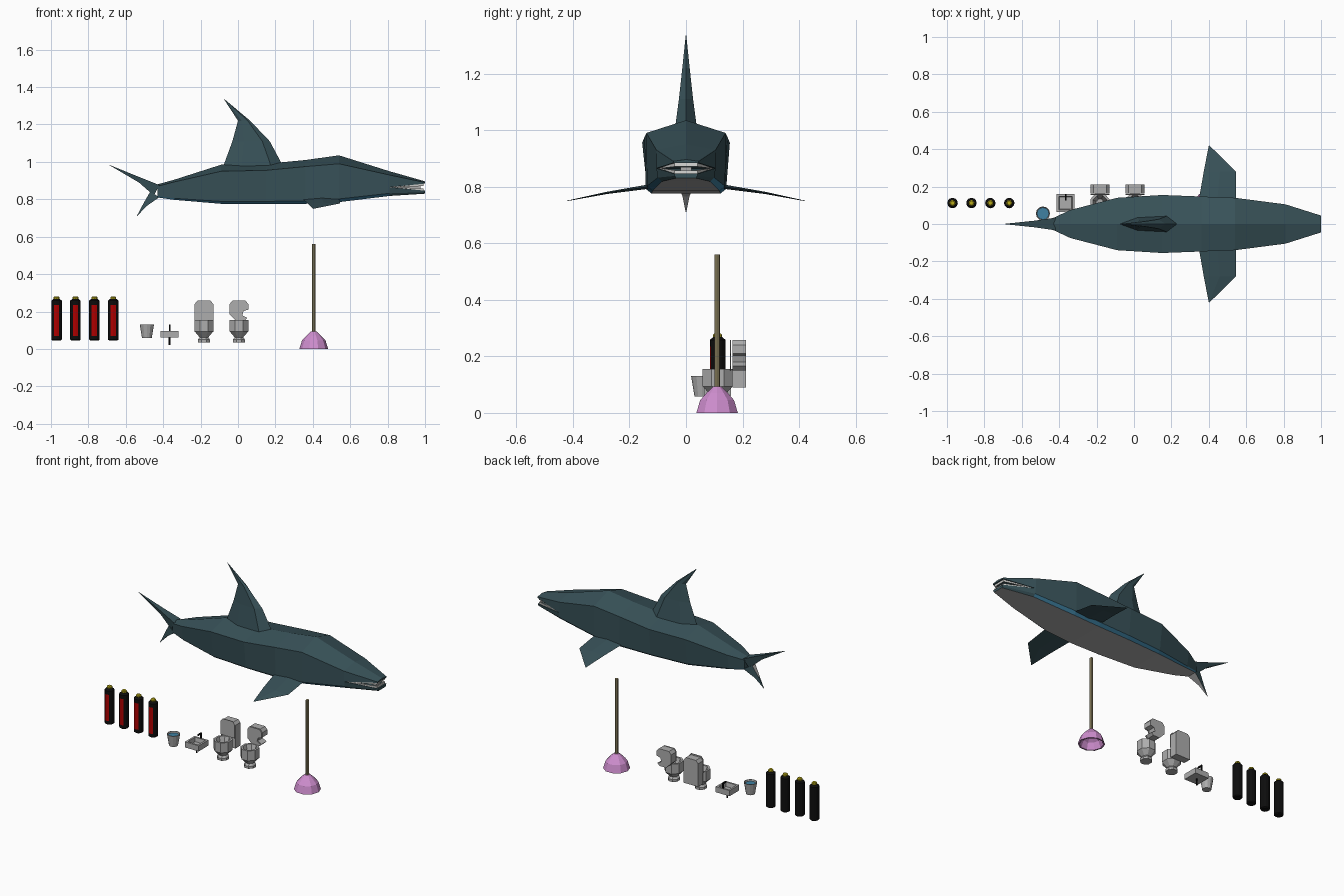
import bpy, bmesh, math
from mathutils import Vector

if "Cube" in bpy.data.objects:
    bpy.data.objects.remove(bpy.data.objects["Cube"], do_unlink=True)


def material(name, r, g, b):
    m = bpy.data.materials.new(name)
    m.use_nodes = True
    m.diffuse_color = (r, g, b, 1)
    bsdf = m.node_tree.nodes["Principled BSDF"]
    bsdf.inputs["Base Color"].default_value = (r, g, b, 1)
    return m


teal = material("dark_teal", .04, .085, .1)
grey = material("light_grey", .42, .42, .42)
ivory = material("tooth_ivory", .7, .7, .68)
blue = material("water_blue", .05, .22, .36)
black = material("black", .004, .004, .004)
red = material("label_red", .42, 0, 0)
yellow = material("cap_yellow", .5, .42, .01)
pink = material("rubber_pink", .62, .27, .62)
wood = material("handle_wood", .32, .27, .14)


def loft(name, rings, mats, rule=None):
    """Skin a list of closed rings and cap both ends."""
    bm = bmesh.new()
    vs = [[bm.verts.new(p) for p in ring] for ring in rings]
    n = len(vs[0])
    for a, b in zip(vs, vs[1:]):
        for i in range(n):
            j = (i + 1) % n
            bm.faces.new((a[i], a[j], b[j], b[i]))
    bm.faces.new(vs[0])
    bm.faces.new(vs[-1])
    bmesh.ops.remove_doubles(bm, verts=bm.verts, dist=.0005)
    bmesh.ops.recalc_face_normals(bm, faces=bm.faces)
    if rule:
        for f in bm.faces:
            f.material_index = rule(f.normal, f.calc_center_median())
    me = bpy.data.meshes.new(name)
    bm.to_mesh(me)
    bm.free()
    for m in mats:
        me.materials.append(m)
    ob = bpy.data.objects.new(name, me)
    bpy.context.collection.objects.link(ob)
    return ob


def lathe(name, x, y, profile, sides, mats, rule=None, turn=0.0, stretch=1.0):
    """Rings of (radius, height) around an upright axis."""
    angles = [turn + math.tau * i / sides for i in range(sides)]
    rings = [[(x + r * math.cos(a), y + stretch * r * math.sin(a), z) for a in angles]
             for r, z in profile]
    return loft(name, rings, mats, rule)


def prism(name, outline, y0, y1, mats):
    """Extrude an x-z outline along y."""
    return loft(name, [[(x, y, z) for x, z in outline] for y in (y0, y1)], mats)


def box(name, x0, x1, y0, y1, z0, z1, mats):
    return prism(name, [(x0, z0), (x1, z0), (x1, z1), (x0, z1)], y0, y1, mats)


# Shark body: x, top z, ridge z, ridge width, edge z, edge width, belly z
stations = [
    (-.43, .88, .87, .033, .818, .033, .81),
    (-.34, .905, .893, .075, .805, .062, .797),
    (-.09, .985, .95, .14, .789, .12, .776),
    (.15, .99, .955, .155, .789, .137, .775),
    (.36, 1.01, .975, .147, .792, .142, .776),
    (.54, 1.035, .99, .14, .802, .138, .785),
    (.81, .95, .93, .105, .832, .1, .818),
]


def body_ring(x, top, ridge, w, edge, we, belly):
    half = [(w, ridge), (we, edge), (we * .86, belly)]
    return ([(x, 0, top)] + [(x, y, z) for y, z in half]
            + [(x, -y, z) for y, z in reversed(half)])


def body_colour(n, c):
    if n.z < -.9:
        return 1
    return 2 if n.z < -.3 and abs(n.x) < .6 else 0


loft("shark_body", [body_ring(*s) for s in stations], [teal, grey, blue], body_colour)

# Open jaws
loft("upper_jaw", [
    [(x, 0, top), (x, w, ridge), (x, w, lip), (x, -w, lip), (x, -w, ridge)]
    for x, top, ridge, w, lip in ((.81, .95, .93, .105, .865), (1, .896, .89, .045, .884))
], [teal])
loft("lower_jaw", [
    [(x, w, lip), (x, w * .95, edge), (x, w * .82, belly),
     (x, -w * .82, belly), (x, -w * .95, edge), (x, -w, lip)]
    for x, w, lip, edge, belly in ((.81, .105, .865, .832, .818), (1, .042, .846, .838, .83))
], [teal, grey], lambda n, c: int(n.z < -.9))


def tooth_row(name, z_front, height):
    rings = []
    for x, y, z, h in ((.83, .098, .865, .1), (.992, .04, z_front, 1),
                       (.992, -.04, z_front, 1), (.83, -.098, .865, .1)):
        inner = (x - .006, y * .9)
        tip = z + height * h
        rings.append([(x, y, z), (x, y, tip), (*inner, tip), (*inner, z)])
    loft(name, rings, [ivory])


tooth_row("upper_teeth", .884, -.013)
tooth_row("lower_teeth", .846, .012)
box("tongue", .82, .975, -.02, .02, .845, .87, [grey])

# Dorsal fin: height, rear x, front x, half thickness
fin_rings = []
for z, rear, front, t in ((.96, -.085, .25, .045), (1.11, -.03, .17, .025),
                          (1.22, 0, .065, .013), (1.335, -.075, -.072, .001)):
    d = front - rear
    fin_rings.append([(rear, 0, z), (rear + d * .3, t * .8, z), (rear + d * .8, t, z),
                      (front, 0, z), (rear + d * .8, -t, z), (rear + d * .3, -t * .8, z)])
loft("dorsal_fin", fin_rings, [teal])

# Side fins
for side, word in ((1, "left"), (-1, "right")):
    rings = []
    for y, z, rear, front, t in ((.12, .802, .345, .545, .008), (.28, .778, .373, .545, .004),
                                 (.42, .75, .4, .403, .001)):
        mid = (rear + front) / 2
        rings.append([(rear, side * y, z), (mid, side * y, z + t),
                      (front, side * y, z), (mid, side * y, z - t)])
    loft(word + "_side_fin", rings, [teal])


# Tail lobes: leading point, trailing point, half thickness
def lobe(name, spans, rule):
    loft(name, [[(a[0], t, a[1]), (a[0], -t, a[1]), (b[0], -t * .5, b[1]), (b[0], t * .5, b[1])]
                for a, b, t in spans], [teal, grey], rule)


lobe("upper_tail_lobe", [((-.42, .876), (-.45, .82), .034), ((-.53, .92), (-.53, .89), .018),
                         ((-.69, .985), (-.69, .984), .001)], lambda n, c: 0)
lobe("lower_tail_lobe", [((-.42, .812), (-.47, .84), .032), ((-.487, .765), (-.507, .775), .012),
                         ((-.54, .71), (-.541, .711), .001)],
     lambda n, c: int(n.z < -.3 or (n.x < -.5 and c.z > .78)))

# Row of bottles with front labels
for i in range(4):
    x = -.97 + i * .101
    lathe("bottle_%d" % (i + 1), x, .112,
          [(.022, .045), (.028, .05), (.028, .07), (.028, .235), (.028, .258), (.016, .268)],
          12, [black, red], lambda n, c: int(n.y < -.9 and .07 < c.z < .235))
    lathe("bottle_cap_%d" % (i + 1), x, .112, [(.016, .262), (.016, .276), (.011, .281)],
          8, [yellow])

# Water bucket
lathe("bucket", -.487, .056,
      [(.022, .068), (.034, .13), (.038, .13), (.026, .058)], 12, [grey])
lathe("bucket_water", -.487, .056, [(.03, .115), (.032, .12)], 12, [blue])

# Sink
sink_x, sink_y = -.366, .112
half = .048 * math.sqrt(2)
lathe("sink_basin", sink_x, sink_y,
      [(half * .65, .07), (half * .75, .095), (half, .095), (half, .06)],
      4, [grey], turn=math.pi / 4)
lathe("sink_pipe", sink_x, sink_y, [(.005, .02), (.005, .065)], 6, [black])
box("tap_post", sink_x - .004, sink_x + .004, .152, .16, .09, .13, [black])
box("tap_spout", sink_x - .004, sink_x + .004, .125, .16, .122, .13, [black])

# Toilets, the second with a broken cistern
whole = [(-.05, .09), (.05, .09), (.05, .235), (.035, .252), (-.035, .252), (-.05, .235)]
whole_lid = [(-.05, .157), (.05, .157), (.05, .24), (.035, .258), (-.035, .258), (-.05, .24)]
broken = [(-.05, .185), (-.05, .24), (-.035, .258), (.035, .258), (.05, .24), (.05, .21),
          (.025, .203), (.018, .18), (.045, .165), (.03, .15), (-.015, .15)]
octagon = 1 / math.cos(math.pi / 8)
for name, x, tank, lid in (("whole", -.182, whole, whole_lid), ("broken", .005, broken, broken)):
    profile = [(.02, .1), (.038, .156), (.05, .156), (.05, .094), (.023, .062), (.032, .05),
               (.032, .035)]
    lathe(name + "_toilet_bowl", x, .112, [(r * octagon, z) for r, z in profile],
          8, [grey], turn=math.pi / 8, stretch=1.06)
    prism(name + "_toilet_tank", [(x + px, z) for px, z in tank], .164, .212, [grey])
    prism(name + "_toilet_lid", [(x + px, z) for px, z in lid], .156, .16, [grey])

# Plunger
lathe("plunger_cup", .405, .11,
      [(.005, .075), (.052, .04), (.068, 0), (.077, 0), (.063, .045), (.04, .07), (.015, .093)],
      10, [pink])
lathe("plunger_handle", .405, .11, [(.01, .085), (.01, .56)], 8, [wood])
